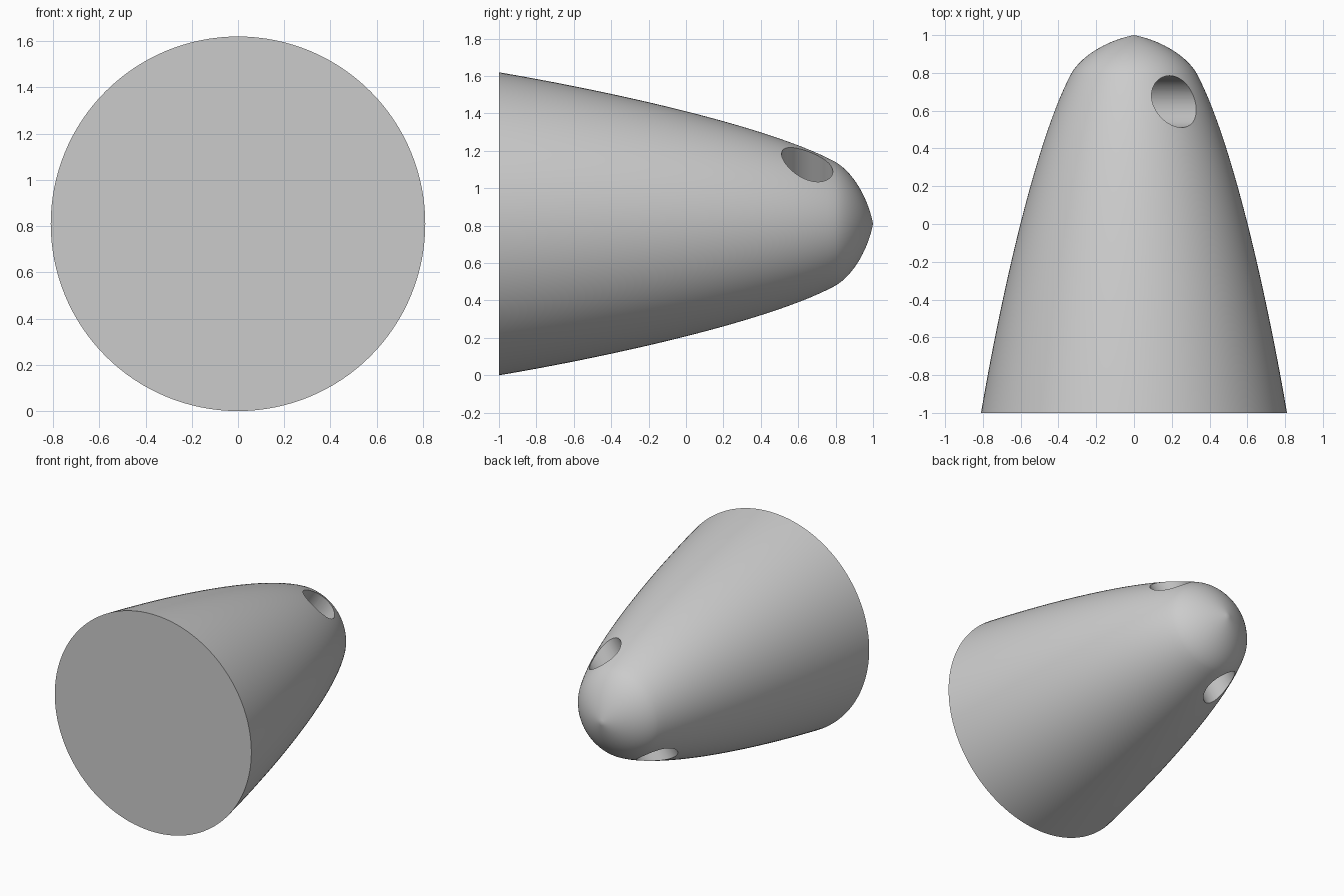
import bpy
import bmesh
from math import radians, cos, sin, pi
from mathutils import Vector, Matrix
from mathutils.geometry import interpolate_bezier

cube = bpy.data.objects.get("Cube")
if cube:
    bpy.data.objects.remove(cube, do_unlink=True)

AXIS_HEIGHT = 0.81
SIDES = 128


def make_material(name, colour):
    mat = bpy.data.materials.new(name)
    mat.use_nodes = True
    mat.diffuse_color = colour
    mat.node_tree.nodes["Principled BSDF"].inputs["Base Color"].default_value = colour
    return mat


def make_object(name, bm, mat):
    bmesh.ops.recalc_face_normals(bm, faces=bm.faces)
    mesh = bpy.data.meshes.new(name)
    bm.to_mesh(mesh)
    bm.free()
    obj = bpy.data.objects.new(name, mesh)
    obj.data.materials.append(mat)
    bpy.context.collection.objects.link(obj)
    return obj


def curve(*points, steps):
    # Points are (distance along y, radius)
    return interpolate_bezier(*[Vector((0, y, r)) for y, r in points], steps)


grey = make_material("plain grey", (0.6, 0.6, 0.6, 1))

# Nose cone: closed half profile revolved about the y axis
flank = curve((-1, 0.81), (-0.4, 0.708), (0.45, 0.52), (0.8, 0.33), steps=28)
tip = curve((0.8, 0.33), (0.9, 0.27), (0.975, 0.13), (1, 0), steps=20)
profile = [Vector((0, -1, 0))] + flank + tip[1:]

bm = bmesh.new()
verts = [bm.verts.new(p) for p in profile]
edges = [bm.edges.new(pair) for pair in zip(verts, verts[1:])]
bmesh.ops.spin(bm, geom=verts + edges, cent=(0, 0, 0), axis=(0, 1, 0),
               angle=2 * pi, steps=SIDES, use_merge=True)
bmesh.ops.remove_doubles(bm, verts=bm.verts, dist=0.0001)
# Merge the flat base into a single face
base = [f for f in bm.faces if all(v.co.y < -0.9999 for v in f.verts)]
bmesh.ops.dissolve_faces(bm, faces=base, use_verts=True)
bmesh.ops.translate(bm, verts=bm.verts, vec=(0, 0, AXIS_HEIGHT))
cone = make_object("nose_cone", bm, grey)

# Cross hole: a slanted cylinder straight through the cone near its tip
tilt = radians(56)
direction = Vector((cos(tilt), 0, sin(tilt)))
bm = bmesh.new()
bmesh.ops.create_cone(
    bm, cap_ends=True, segments=64, radius1=0.137, radius2=0.137, depth=2,
    matrix=Matrix.Translation((0, 0.648, AXIS_HEIGHT))
    @ direction.to_track_quat("Z", "Y").to_matrix().to_4x4())
cutter = make_object("hole_cutter", bm, grey)
cutter.hide_render = True

drill = cone.modifiers.new("cross_hole", "BOOLEAN")
drill.operation = "DIFFERENCE"
drill.solver = "EXACT"
drill.object = cutter

# Apply the cut, then smooth while keeping the rims sharp
bpy.ops.object.select_all(action="DESELECT")
cone.select_set(True)
bpy.context.view_layer.objects.active = cone
bpy.ops.object.modifier_apply(modifier=drill.name)
bpy.data.objects.remove(cutter, do_unlink=True)
bpy.ops.object.shade_smooth_by_angle(angle=radians(30))
